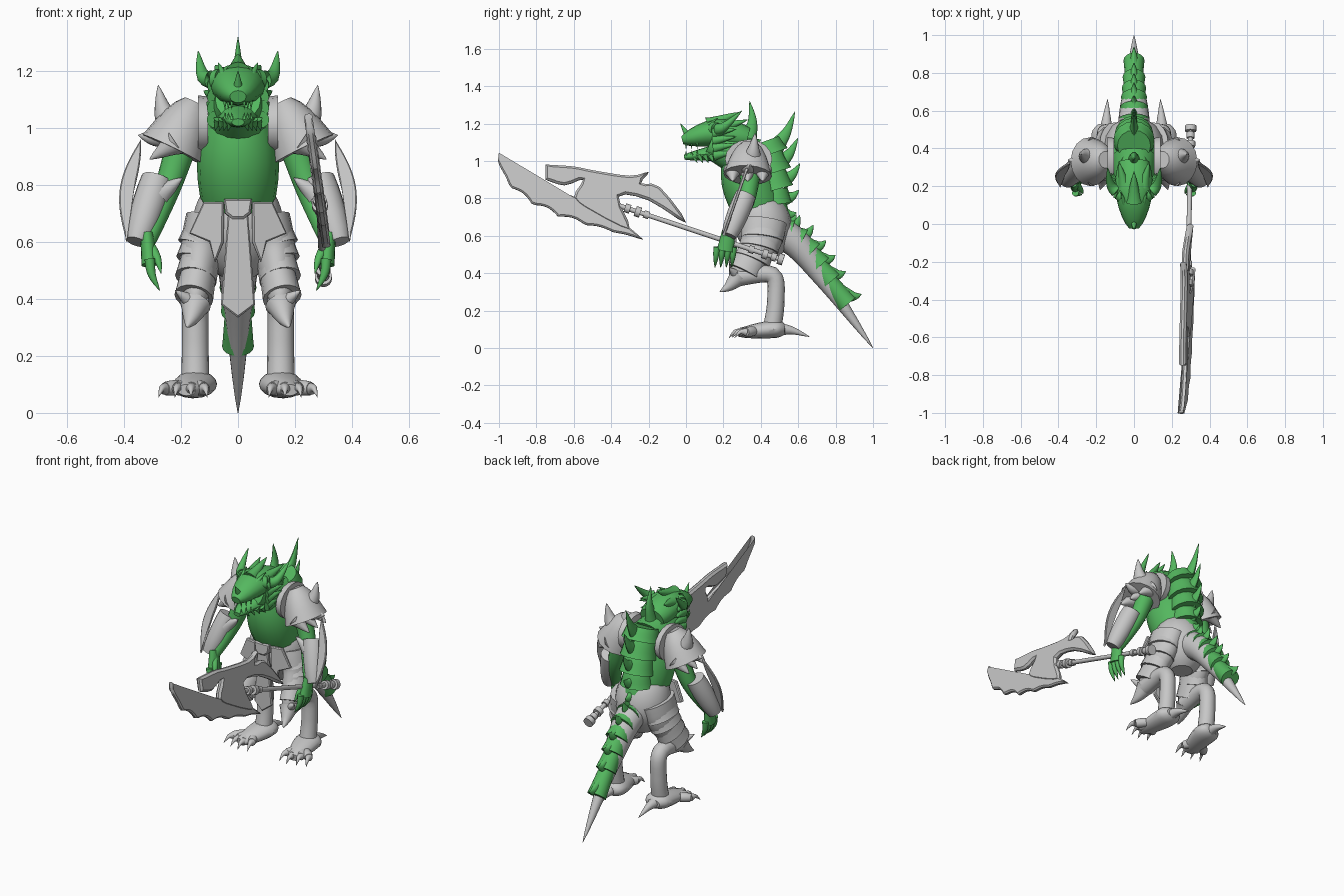
import bpy
import bmesh
import math
from mathutils import Vector

if "Cube" in bpy.data.objects:
    bpy.data.objects.remove(bpy.data.objects["Cube"])


def material(name, red, green, blue):
    colour = (red, green, blue, 1)
    mat = bpy.data.materials.new(name)
    mat.use_nodes = True
    mat.diffuse_color = colour
    mat.node_tree.nodes["Principled BSDF"].inputs["Base Color"].default_value = colour
    return mat


skin = material("scale green", .09, .48, .115)
armour = material("armour grey", .57, .57, .57)


def at(x, y, z):
    return Vector((x, y, z))


def mid(y, z):
    return Vector((0, y, z))


def finish(name, bm, mat, mirror):
    bmesh.ops.recalc_face_normals(bm, faces=bm.faces)
    mesh = bpy.data.meshes.new(name)
    bm.to_mesh(mesh)
    bm.free()
    mesh.materials.append(mat)
    mesh.shade_smooth()
    mesh.set_sharp_from_angle(angle=math.radians(35))
    obj = bpy.data.objects.new(name, mesh)
    bpy.context.collection.objects.link(obj)
    if mirror:
        modifier = obj.modifiers.new("Mirror", "MIRROR")
        modifier.use_mirror_merge = False


def spline(points, steps):
    """Smooth curve through the points."""
    out = []
    last = len(points) - 1
    for i in range(last):
        before, a, b, after = points[max(i - 1, 0)], points[i], points[i + 1], points[min(i + 2, last)]
        leave, arrive = (b - before) / 2, (after - a) / 2
        for k in range(steps):
            t = k / steps
            ease = t * t * (3 - 2 * t)
            out.append(a.lerp(b, ease) + leave * t * (1 - t) ** 2 - arrive * t * t * (1 - t))
    return out + [points[-1]]


def frame(tangent):
    forward = tangent.normalized()
    reference = Vector((0, 1, 0)) if abs(forward.x) > .8 else Vector((1, 0, 0))
    side = (reference - forward * reference.dot(forward)).normalized()
    return side, side.cross(forward)


def limb(name, path, start, end, mat, bulge=0, wide=1, mirror=False, sides=16):
    """Tube along a path whose radius runs from start to end, with a swelling midway."""
    points = spline(path, 5)
    last = len(points) - 1
    bm = bmesh.new()
    rings = []
    for i, point in enumerate(points):
        t = i / last
        radius = max(start + (end - start) * t + bulge * math.sin(math.pi * t), .001)
        side, up = frame(points[min(i + 1, last)] - points[max(i - 1, 0)])
        angles = [math.tau * k / sides for k in range(sides)]
        rings.append([bm.verts.new(point + radius * (side * wide * math.cos(a) + up * math.sin(a)))
                      for a in angles])
    for lower, upper in zip(rings, rings[1:]):
        for k in range(sides):
            n = (k + 1) % sides
            bm.faces.new((lower[k], lower[n], upper[n], upper[k]))
    bm.faces.new(rings[0])
    bm.faces.new(rings[-1])
    finish(name, bm, mat, mirror)


def pair(name, path, start, end, mat, **shape):
    limb(name, path, start, end, mat, mirror=True, **shape)


def horn(base, tip, bow):
    """Path for a curved horn, bowed by an offset at its middle."""
    return [base, (base + tip) / 2 + bow, tip]


def crescent(top, bottom, outer, inner, teeth=0, skew=1):
    """Outline between two bowed edges, with optional scallops on the outer one."""
    top, bottom = Vector(top), Vector(bottom)
    normal = (bottom - top).orthogonal().normalized()
    outside, inside = [], []
    count = 40
    for i in range(count + 1):
        t = i / count
        bow = normal * math.sin(math.pi * t ** skew)
        scallop = teeth * abs(math.sin(math.tau * 3 * t))
        outside.append(top.lerp(bottom, t) + bow * (outer - scallop))
        inside.append(top.lerp(bottom, t) + bow * inner * (1 - 2 * t))
    return outside + inside[-2:0:-1]


def plate(name, outline, place, thick, bevel, mirror=False):
    """Flat outline with thin edges and raised faces."""
    bm = bmesh.new()
    face = bm.faces.new([bm.verts.new(place(*point)) for point in outline])
    face.normal_update()
    shift = face.normal * thick
    made = bmesh.ops.extrude_face_region(bm, geom=[face])["geom"]
    bmesh.ops.translate(bm, verts=[v for v in made if isinstance(v, bmesh.types.BMVert)], vec=shift)
    bmesh.ops.translate(bm, verts=bm.verts, vec=-shift / 2)
    bmesh.ops.recalc_face_normals(bm, faces=bm.faces)
    caps = [f for f in bm.faces if len(f.verts) > 4]
    bmesh.ops.inset_individual(bm, faces=caps, thickness=bevel, depth=bevel, use_even_offset=False)
    finish(name, bm, armour, mirror)


up_z = at(0, 0, 1)

# Torso, neck and head
limb("torso", [mid(.4, .7), mid(.33, .9), mid(.3, 1.1)], .115, .08, skin, bulge=.045)
limb("neck", [mid(.35, 1), mid(.13, 1.1)], .125, .08, skin)
limb("skull", [mid(.33, 1.12), mid(.16, 1.15), mid(-.02, 1.11)], .06, .022, skin, bulge=.034, wide=1.3)
limb("lower_jaw", [mid(.2, 1.05), mid(-.01, 1.02)], .055, .013, skin, wide=1.7)
limb("nose_horn", [mid(.02, 1.12), mid(-.03, 1.2)], .025, 0, skin)
limb("head_crest", [mid(.12, 1.19), mid(.28, 1.26)], .045, 0, skin)
pair("head_horn", [at(.06, .15, 1.17), at(.12, .2, 1.18), at(.14, .3, 1.27)], .04, 0, skin, bulge=.005)
pair("rear_horn", [at(.05, .2, 1.18), at(.08, .33, 1.22)], .035, 0, skin)
pair("brow", [at(.03, .05, 1.14), at(.07, .17, 1.23)], .028, 0, skin)
for i in range(4):
    cheek = at(.08, .15, 1.15 - i * .04)
    pair("cheek_spike", [cheek, cheek + at(.05 - i * .01, .12, .02)], .03, 0, skin)
    beard = at(.07 - i * .015, .13 - i * .03, 1.03)
    pair("beard_spike", [beard, beard + at(.01, .02, -.04)], .016, 0, skin)
for i in range(3):
    gum = at(.022 + i * .012, i * .03, 1.1)
    pair("upper_tooth", [gum, gum - up_z * .035], .008, 0, skin)
    pair("lower_tooth", [gum - up_z * .07, gum - up_z * .045], .007, 0, skin)

# Tail, overlapping spine scales and back spikes
tail = [mid(.45, .65), mid(.6, .55), mid(.75, .35), mid(1, 0)]
limb("tail", tail, .09, 0, armour, bulge=.02)
spine = spline([mid(.4, 1.1), mid(.45, .85)] + tail, 3)
for i in range(13):
    start, along = spine[i], spine[i + 1] - spine[i]
    up = frame(along)[1]
    radius = .11 - i * .0045
    edge = start + along * 1.1
    limb("spine_scale", [start + up * .015, edge + up * .025], radius * .8, radius, skin)
    root = edge - along * .4 + up * radius * .6
    tip = edge + up * (radius + .06) + up_z * max(0, .2 - i * .04)
    limb("spine_spike", horn(root, tip, mid(.01, -.01)), .05, 0, skin, wide=.6)
limb("mane_spike", horn(mid(.33, 1.1), mid(.34, 1.32), mid(.02, 0)), .05, 0, skin, wide=.7)

# Hips, belt and loincloth
limb("hips", [mid(.39, .77), mid(.42, .62), mid(.43, .48)], .12, .06, armour, bulge=.06, wide=1.05)
limb("belt", [mid(.39, .74), mid(.385, .77)], .135, .125, armour)


def front(x, z):
    return at(x, .24 + abs(x) * .2, z)


def symmetric(half):
    return half + [(-x, z) for x, z in reversed(half)]


plate("loincloth", symmetric([(.035, .7), (.06, .38), (.001, .335)]), front, .012, .006)
plate("buckle", symmetric([(.05, .75), (.045, .7), (.02, .68)]), front, .03, .008)
plate("skirt_panel", [(.05, .74), (.12, .74), (.17, .63), (.1, .6), (.08, .53), (.05, .6)],
      front, .012, .006, mirror=True)

# Legs, thigh plates and feet
hip, knee, ankle = at(.1, .42, .68), at(.15, .28, .38), at(.15, .46, .1)
thigh = spline([hip, at(.13, .39, .55), knee], 3)
thigh_size = .12
pair("thigh", thigh, thigh_size, .05, armour, bulge=.02, wide=.7)
for i in range(1, 5):
    top, bottom = thigh[i], thigh[i + 1]
    size = thigh_size - i * .007
    pair("thigh_plate", [top, bottom + at(.01, 0, -.02)], size * .9, size, armour, wide=.75)
pair("knee_spike", horn(knee, at(.18, .18, .3), up_z * -.01), .055, 0, armour)
pair("knee_side_spike", [knee, knee + at(.07, -.05, .05)], .04, 0, armour)
pair("shin", [knee, at(.15, .46, .39), at(.15, .48, .25), ankle], .05, .05, armour, bulge=-.004)
pair("foot", [at(.15, .53, .1), ankle, at(.18, .28, .08)], .025, .02, armour, bulge=.025, wide=1.6)
for i in range(4):
    root = at(.15 + i * .02, .36, .09)
    knuckle = at(.12 + i * .045, .29 + abs(i - 1) * .015, .085)
    claw = knuckle + at(i * .012 - .012, -.06, -.03)
    pair("toe", [root, knuckle], .025, .023, armour, bulge=.003)
    pair("toe_claw", horn(knuckle, claw, up_z * .015), .022, 0, armour)
pair("heel_claw", horn(ankle, at(.14, .66, .06), up_z * .015), .045, 0, armour)

# Shoulder armour, a bell that flares outward
collar = at(.105, .335, 1.01)
pair("shoulder_guard", [at(.15, .34, 1.09), at(.23, .33, .925)], .045, .13, armour, bulge=.015, wide=.9)
pair("shoulder_rim", [collar, collar + at(.035, 0, 0)], .1, .105, armour, wide=1.2)
pair("shoulder_spike", horn(at(.22, .35, 1), at(.28, .37, 1.15), at(.01, 0, -.02)), .07, 0, armour)
pair("shoulder_point", horn(at(.25, .33, .98), at(.35, .34, .975), up_z * -.01), .06, 0, armour)
for i in range(3):
    fringe = at(.22, .25 + i * .08, .95)
    pair("shoulder_fringe", [fringe, fringe + at(.09, 0, -.06)], .05, 0, armour)

# Arms, bracers and hands
shoulder, elbow, wrist = at(.18, .35, 1), at(.25, .32, .78), at(.32, .23, .6)
knuckles = wrist + at(-.01, -.02, -.08)
outward = at(.035, 0, 0)
pair("arm", [shoulder, elbow, wrist], .06, .03, skin)
pair("bracer", [elbow + outward + up_z * .04, wrist + outward], .055, .04, armour, bulge=.01)
pair("bracer_point", [elbow + at(.02, -.03, -.01), elbow + at(-.055, -.04, .045)], .045, 0, armour)
plate("bracer_blade", crescent((.34, .96), (.39, .6), .05, -.02),
      lambda x, z: at(x, .2 + (z - .6) * .35, z), .008, .004, mirror=True)
pair("palm", [wrist + up_z * .03, knuckles], .035, .045, skin, wide=.65)
for i in range(4):
    root = knuckles + at(0, i * .03 - .045, .02)
    finger = horn(root, root + at(-.035, -.01, -.11), at(.01, 0, 0))
    pair("finger", finger, .018, 0, skin, bulge=.005)
pair("thumb", horn(wrist, wrist + at(-.05, -.07, -.11), at(-.01, -.01, 0)), .02, 0, skin, bulge=.005)

# Polearm in the left hand
butt, socket = at(.3, .52, .47), at(.285, -.4, .775)
limb("pole", [butt, socket], .013, .013, armour)
for place, radius in [(0, .03), (.04, .022), (.09, .026), (.17, .02),
                      (.78, .02), (.83, .028), (.89, .024)]:
    ring = butt.lerp(socket, place)
    limb("pole_ring", [ring, ring + (socket - butt) * .03], radius, radius, armour)


def blade_plane(y, z):
    return at(.245 + (1.05 - z) * .14, y, z)


plate("blade_edge", crescent((-1, 1.05), (-.23, .58), -.15, -.1, teeth=-.025, skew=.6), blade_plane, .014, .008)
beak = [(-.75, .98), (-.6, .97), (-.5, .95), (-.3, .92), (-.2, .94), (-.24, .88), (-.14, .86), (0, .67),
        (-.2, .79), (-.36, .81), (-.3, .63), (-.5, .72), (-.6, .8), (-.55, .9), (-.65, .87), (-.75, .9)]
plate("blade_beak", spline([Vector(point) for point in beak], 3), blade_plane, .012, .012)
